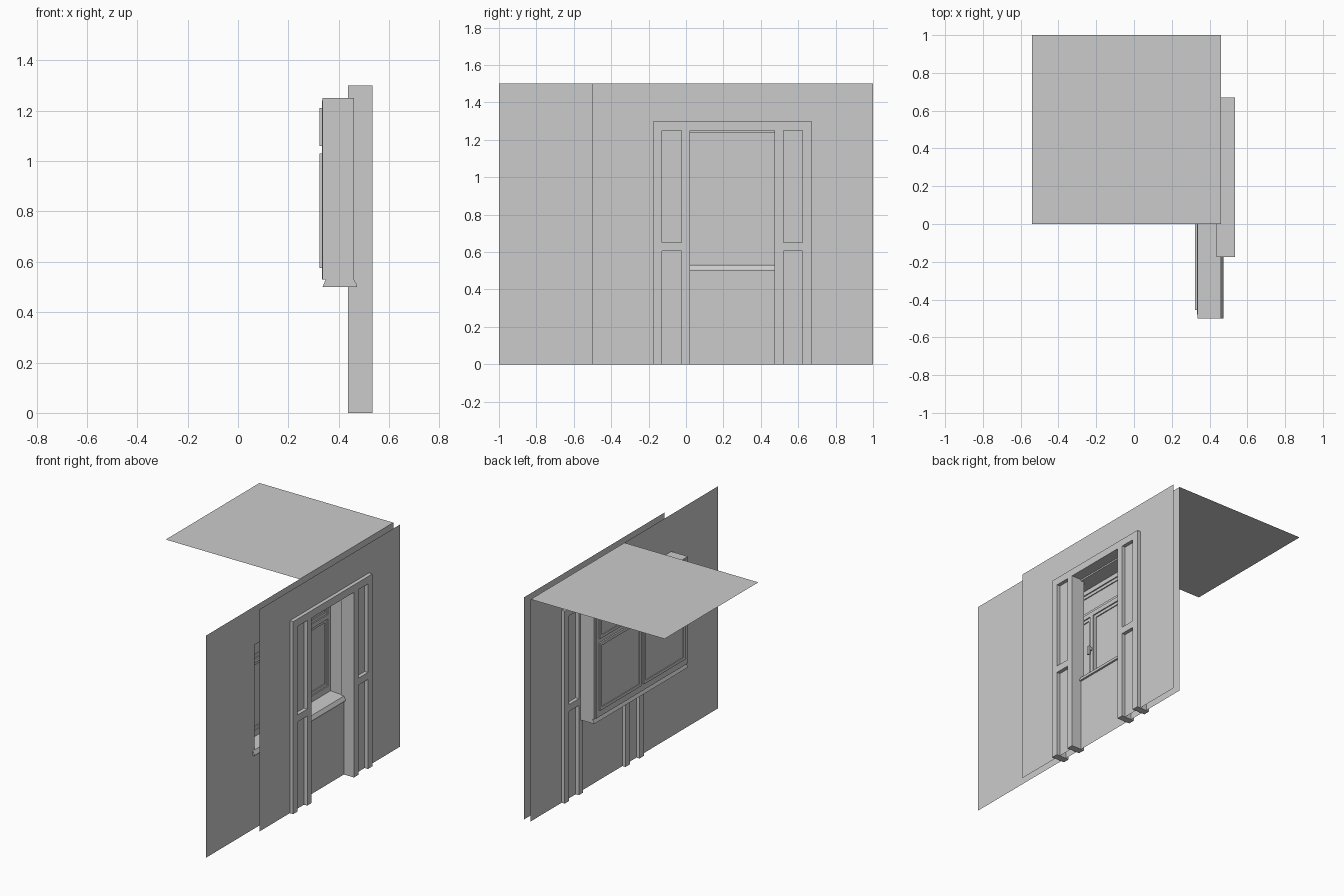
import bpy, bmesh

cube = bpy.data.objects.get("Cube")
if cube:
    bpy.data.objects.remove(cube, do_unlink=True)

plaster = bpy.data.materials.new("plain_grey")
plaster.use_nodes = True
grey = (0.6, 0.6, 0.6, 1)
plaster.diffuse_color = grey
plaster.node_tree.nodes["Principled BSDF"].inputs["Base Color"].default_value = grey


def finish(name, bm):
    mesh = bpy.data.meshes.new(name)
    bm.to_mesh(mesh)
    bm.free()
    mesh.materials.append(plaster)
    obj = bpy.data.objects.new(name, mesh)
    bpy.context.collection.objects.link(obj)
    return obj


def grid_solid(name, ys, zs, holes, x0, x1=None):
    """Sheet in the y-z plane with open cells, given depth when x1 is set."""
    bm = bmesh.new()
    for i in range(len(ys) - 1):
        for j in range(len(zs) - 1):
            if (i, j) not in holes:
                corners = [(ys[i], zs[j]), (ys[i + 1], zs[j]),
                           (ys[i + 1], zs[j + 1]), (ys[i], zs[j + 1])]
                bm.faces.new([bm.verts.new((x0, y, z)) for y, z in corners])
    bmesh.ops.remove_doubles(bm, verts=bm.verts, dist=0.0001)
    if x1 is not None:
        new = bmesh.ops.extrude_face_region(bm, geom=bm.faces[:])["geom"]
        moved = [v for v in new if isinstance(v, bmesh.types.BMVert)]
        bmesh.ops.translate(bm, verts=moved, vec=(x1 - x0, 0, 0))
        # The starting cap stays in place when extruding a sheet without thickness
        if not any(all(abs(v.co.x - x0) < 1e-5 for v in f.verts) for f in bm.faces):
            for i in range(len(ys) - 1):
                for j in range(len(zs) - 1):
                    if (i, j) not in holes:
                        corners = [(ys[i], zs[j]), (ys[i], zs[j + 1]),
                                   (ys[i + 1], zs[j + 1]), (ys[i + 1], zs[j])]
                        bm.faces.new([bm.verts.new((x0, y, z)) for y, z in corners])
            bmesh.ops.remove_doubles(bm, verts=bm.verts, dist=0.0001)
        bmesh.ops.recalc_face_normals(bm, faces=bm.faces)
    return finish(name, bm)


def box(name, x0, x1, y0, y1, z0, z1):
    return grid_solid(name, [y0, y1], [z0, z1], set(), x0, x1)


def extrude_profile(name, profile, y0, y1):
    """Solid with an x-z profile running along y."""
    bm = bmesh.new()
    near = [bm.verts.new((x, y0, z)) for x, z in profile]
    far = [bm.verts.new((x, y1, z)) for x, z in profile]
    bm.faces.new(near)
    bm.faces.new(far)
    for i in range(len(profile)):
        k = (i + 1) % len(profile)
        bm.faces.new([near[i], near[k], far[k], far[i]])
    bmesh.ops.recalc_face_normals(bm, faces=bm.faces)
    return finish(name, bm)


# Walls: one holds the window, the other the tall opening
grid_solid("window_wall", [-1, -0.5, 0.5, 1], [0, 0.5, 1.25, 1.5], {(1, 1)}, 0.46)
grid_solid("opening_wall", [-0.5, 0.022, 0.473, 1], [0, 1.25, 1.5], {(1, 0)}, 0.51)

# Horizontal sheet at the top
bm = bmesh.new()
bm.faces.new([bm.verts.new((x, y, 1.5)) for x, y in
              [(-0.54, 0), (0.46, 0), (0.46, 1), (-0.54, 1)]])
finish("ceiling", bm)

# Panelled casing around the opening, standing proud of both walls
grid_solid("opening_casing",
           [-0.175, -0.128, -0.025, 0.022, 0.473, 0.52, 0.623, 0.67],
           [0, 0.605, 0.652, 1.25, 1.3],
           {(1, 0), (1, 2), (3, 0), (3, 1), (3, 2), (5, 0), (5, 2)},
           0.437, 0.535)

# Window box lining
for side, name in ((-1, "right_jamb"), (1, "left_jamb")):
    a, b = sorted((side * 0.48, side * 0.5))
    box(name, 0.336, 0.46, a, b, 0.53, 1.24)
box("window_head", 0.336, 0.46, -0.5, 0.5, 1.24, 1.25)
extrude_profile("window_sill",
                [(0.336, 0.5), (0.473, 0.5), (0.473, 0.508), (0.46, 0.53), (0.35, 0.535)],
                -0.5, 0.5)

# Glazing frame with a transom light above two sashes
grid_solid("window_frame", [-0.48, -0.455, -0.015, 0.015, 0.455, 0.48],
           [0.53, 0.575, 1.03, 1.06, 1.21, 1.24],
           {(1, 1), (3, 1), (1, 3), (2, 3), (3, 3)}, 0.333, 0.355)


def sash(name, y0, y1, z0, z1):
    t = 0.02
    grid_solid(name, [y0, y0 + t, y1 - t, y1], [z0, z0 + t, z1 - t, z1],
               {(1, 1)}, 0.323, 0.347)
    box(name + "_pane", 0.328, 0.34, y0 + t, y1 - t, z0 + t, z1 - t)


sash("right_sash", -0.455, -0.015, 0.575, 1.03)
sash("left_sash", 0.015, 0.455, 0.575, 1.03)
sash("transom_sash", -0.455, 0.455, 1.06, 1.21)

# Window handle on the centre post
box("handle_stem", 0.355, 0.375, -0.008, 0.008, 0.775, 0.795)
box("handle_grip", 0.37, 0.382, -0.01, 0.01, 0.74, 0.8)
